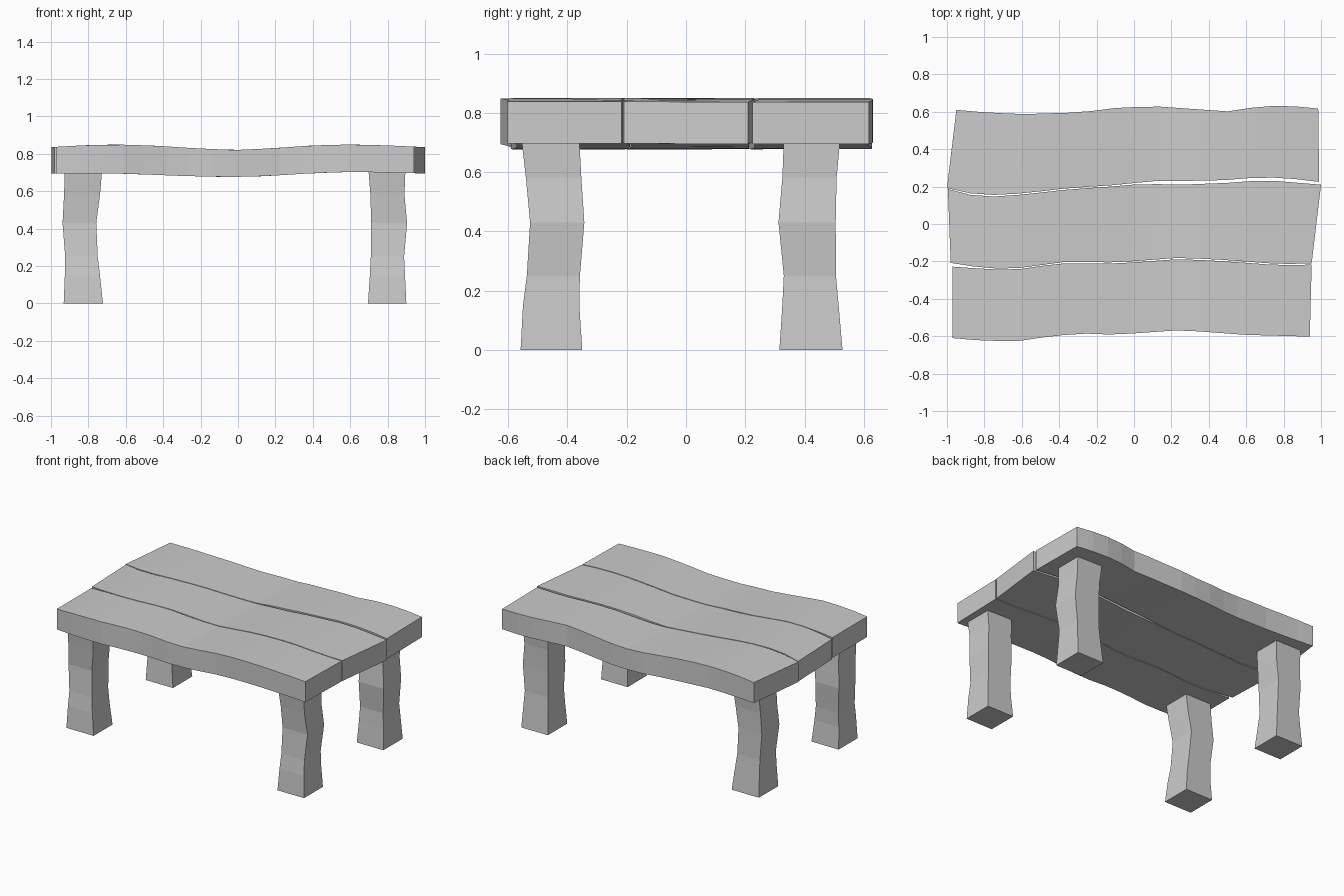
import bpy, bmesh

if "Cube" in bpy.data.objects:
    bpy.data.objects.remove(bpy.data.objects["Cube"])

COLS = 16


def interp(points, x):
    """Linear interpolation along a list of (x, value) points."""
    if x <= points[0][0]:
        return points[0][1]
    for (x0, v0), (x1, v1) in zip(points, points[1:]):
        if x <= x1:
            return v0 + (v1 - v0) * (x - x0) / (x1 - x0)
    return points[-1][1]


def loft(name, rings):
    """Skin a row of four-sided rings and close both ends."""
    bm = bmesh.new()
    loops = [[bm.verts.new(p) for p in ring] for ring in rings]
    for a, b in zip(loops, loops[1:]):
        for i in range(4):
            j = (i + 1) % 4
            bm.faces.new((a[i], a[j], b[j], b[i]))
    bm.faces.new(loops[0])
    bm.faces.new(loops[-1])
    bmesh.ops.recalc_face_normals(bm, faces=bm.faces)
    mesh = bpy.data.meshes.new(name)
    bm.to_mesh(mesh)
    bm.free()
    obj = bpy.data.objects.new(name, mesh)
    bpy.context.collection.objects.link(obj)


# Wavy upper and lower surfaces shared by all planks
TOP = [(-1, .836), (-.82, .846), (-.65, .85), (-.45, .844), (-.2, .828), (0, .82),
       (.2, .831), (.4, .845), (.6, .85), (.8, .845), (1, .836)]
BOTTOM = [(-1, .696), (-.6, .694), (-.3, .682), (-.05, .676), (.15, .681),
          (.4, .697), (.62, .704), (.8, .70), (1, .695)]


def plank(name, front, back):
    rings = []
    for i in range(COLS + 1):
        t = i / COLS
        xf = front[0][0] + t * (front[-1][0] - front[0][0])
        xb = back[0][0] + t * (back[-1][0] - back[0][0])
        yf, yb = interp(front, xf), interp(back, xb)
        rings.append([(xf, yf, interp(BOTTOM, xf)), (xb, yb, interp(BOTTOM, xb)),
                      (xb, yb, interp(TOP, xb)), (xf, yf, interp(TOP, xf))])
    loft(name, rings)


# Table top: three rough planks
plank("front_plank",
      [(-.97, -.61), (-.8, -.625), (-.6, -.625), (-.45, -.6), (-.28, -.585),
       (-.1, -.592), (.25, -.567), (.6, -.593), (.94, -.602)],
      [(-.97, -.228), (-.8, -.24), (-.65, -.247), (-.4, -.21), (-.1, -.212),
       (.25, -.187), (.5, -.2), (.78, -.221), (.95, -.217)])
plank("middle_plank",
      [(-.98, -.208), (-.8, -.236), (-.65, -.24), (-.35, -.2), (-.1, -.206),
       (.25, -.18), (.5, -.193), (.78, -.215), (.95, -.21)],
      [(-.995, .187), (-.82, .142), (-.6, .157), (-.35, .185), (-.1, .202),
       (.05, .215), (.25, .21), (.5, .22), (.7, .235), (1.0, .21)])
plank("back_plank",
      [(-1.0, .192), (-.82, .152), (-.6, .163), (-.35, .192), (-.1, .208),
       (.1, .23), (.45, .232), (.65, .248), (.8, .248), (.99, .225)],
      [(-.95, .61), (-.8, .597), (-.6, .587), (-.28, .597), (-.1, .62),
       (.1, .63), (.5, .602), (.65, .625), (.8, .635), (.985, .617)])

# Legs: low and high limits of the square section at each height
HEIGHTS = [0, .15, .25, .43, .58, .71]
X_SIDES = {"left": [(-.932, -.722), (-.926, -.738), (-.924, -.75),
                    (-.938, -.758), (-.93, -.738), (-.926, -.727)],
           "right": [(.695, .9), (.705, .893), (.71, .888),
                     (.712, .904), (.708, .89), (.698, .895)]}
Y_SIDES = {"front": [(-.558, -.35), (-.55, -.36), (-.537, -.358),
                     (-.526, -.343), (-.54, -.353), (-.555, -.36)],
           "back": [(.315, .528), (.325, .515), (.33, .506),
                    (.312, .505), (.325, .508), (.33, .52)]}
for side, xs in X_SIDES.items():
    for end, ys in Y_SIDES.items():
        loft(f"{end}_{side}_leg",
             [[(x0, y0, z), (x1, y0, z), (x1, y1, z), (x0, y1, z)]
              for z, (x0, x1), (y0, y1) in zip(HEIGHTS, xs, ys)])
